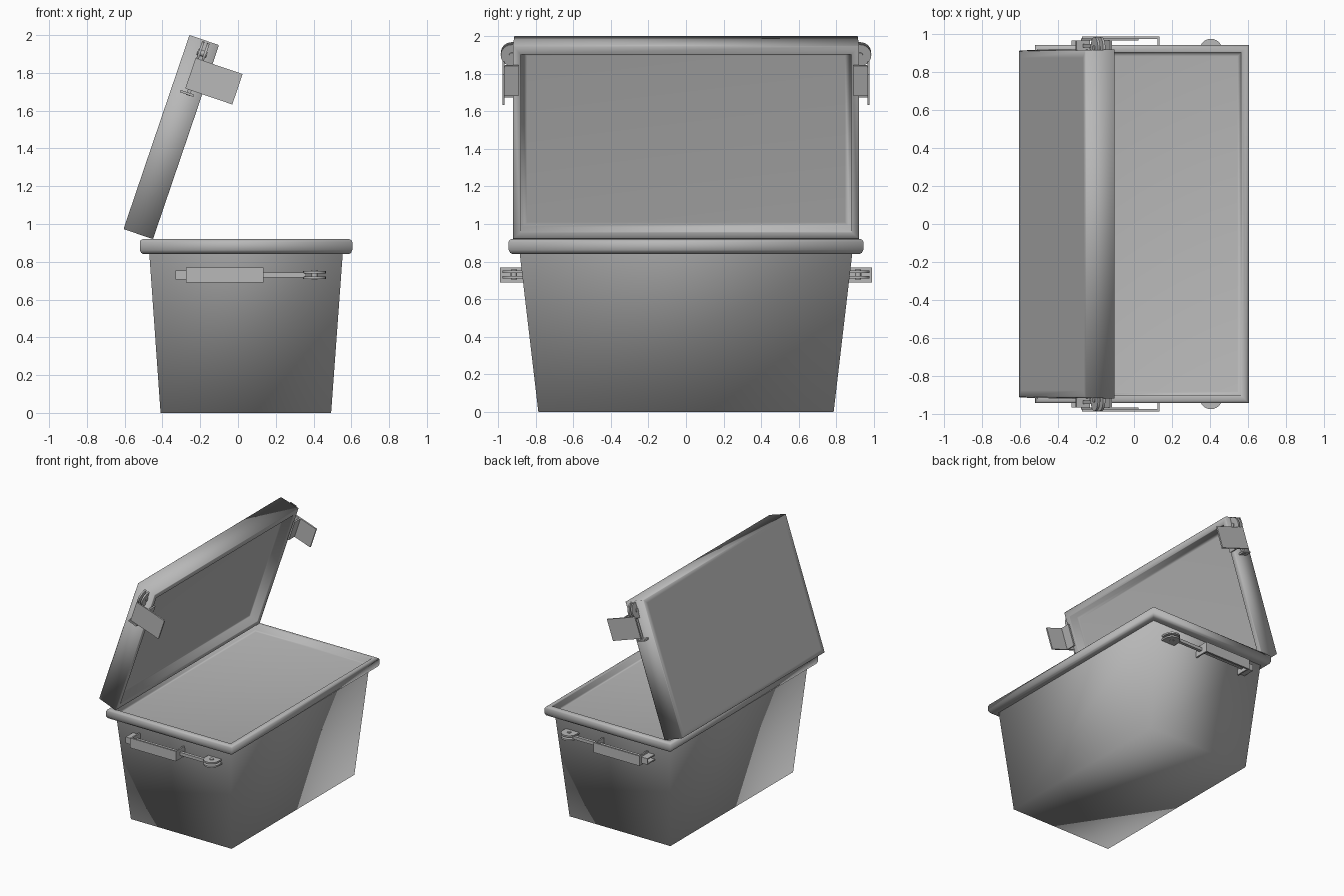
import bpy, math
from mathutils import Matrix, Vector

if "Cube" in bpy.data.objects:
    bpy.data.objects.remove(bpy.data.objects["Cube"])

# Tilted frame of the open lid: local x runs up the lid, local z is its outer side
U = Vector((0.322, 0, 0.947)).normalized()
V = Vector((0, 1, 0))
W = U.cross(V)
LID = Matrix.Translation((-0.45, 0, 0.92)) @ Matrix((U, V, W)).transposed().to_4x4()
WORLD = Matrix.Identity(4)

GREY = bpy.data.materials.new("dark_grey")
GREY.diffuse_color = (0.48, 0.48, 0.48, 1)
GREY.use_nodes = True
GREY.node_tree.nodes["Principled BSDF"].inputs["Base Color"].default_value = GREY.diffuse_color


def make(name, verts, faces, frame=WORLD, mirror=False, angle=35):
    me = bpy.data.meshes.new(name)
    me.from_pydata(verts, [], faces)
    me.materials.append(GREY)
    ob = bpy.data.objects.new(name, me)
    bpy.context.collection.objects.link(ob)
    ob.matrix_world = frame
    if mirror:
        m = ob.modifiers.new("mirror", 'MIRROR')
        m.use_axis = (False, True, False)
    bpy.ops.object.select_all(action='DESELECT')
    ob.select_set(True)
    bpy.context.view_layer.objects.active = ob
    bpy.ops.object.shade_smooth_by_angle(angle=math.radians(angle))
    return ob


def loft(name, rings, frame=WORLD, start=True, end=True, angle=35):
    """Stack of rectangles (x0, x1, half_y, z) joined into a skin."""
    verts, faces = [], []
    for x0, x1, y, z in rings:
        verts += [(x0, -y, z), (x1, -y, z), (x1, y, z), (x0, y, z)]
    for r in range(len(rings) - 1):
        for i in range(4):
            j = (i + 1) % 4
            faces.append((4*r + i, 4*r + j, 4*r + 4 + j, 4*r + 4 + i))
    if start:
        faces.append((3, 2, 1, 0))
    if end:
        n = 4 * (len(rings) - 1)
        faces.append((n, n + 1, n + 2, n + 3))
    return make(name, verts, faces, frame, angle=angle)


def prism(name, pts, z0, z1, frame=WORLD):
    """Counter-clockwise xy outline extruded in z, repeated on the other side."""
    n = len(pts)
    verts = [(x, y, z) for z in (z0, z1) for x, y in pts]
    faces = [tuple(range(n))[::-1], tuple(range(n, 2*n))]
    faces += [(i, (i+1) % n, n + (i+1) % n, n + i) for i in range(n)]
    return make(name, verts, faces, frame, mirror=True)


def box(name, x0, x1, y0, y1, z0, z1, frame=WORLD):
    return prism(name, [(x0, y0), (x1, y0), (x1, y1), (x0, y1)], z0, z1, frame)


def tab(name, cx, cy, r, root, z, frame=WORLD):
    """Pair of round-ended ears with a pin through them."""
    arc = [(cx + r*math.cos(math.pi*k/12), cy + r*math.sin(math.pi*k/12)) for k in range(13)]
    outline = [(cx - r, root), (cx + r, root)] + arc
    prism(name + "_lower", outline, z - 0.021, z - 0.008, frame)
    prism(name + "_upper", outline, z + 0.008, z + 0.021, frame)
    pin = [(cx + 0.016*math.cos(math.pi*k/6), cy + 0.016*math.sin(math.pi*k/6)) for k in range(12)]
    prism(name + "_pin", pin, z - 0.026, z + 0.026, frame)


# Tapered tub, smooth shaded right over its edges
loft("tub", [(-0.41, 0.493, 0.785, 0), (-0.47, 0.555, 0.885, 0.85)], end=False, angle=180)

# Rolled rim with a recessed top panel
loft("rim", [(-0.46, 0.545, 0.875, 0.84), (-0.50, 0.585, 0.92, 0.84), (-0.513, 0.598, 0.935, 0.847),
             (-0.52, 0.605, 0.943, 0.862), (-0.52, 0.605, 0.943, 0.905), (-0.515, 0.60, 0.938, 0.915),
             (-0.505, 0.59, 0.928, 0.92), (-0.485, 0.57, 0.908, 0.92), (-0.48, 0.565, 0.903, 0.915),
             (-0.478, 0.563, 0.90, 0.87), (-0.46, 0.545, 0.882, 0.865)],
     start=False, angle=180)

# Open lid: shell with a recessed inner face and softly shaded edges
loft("lid", [(0.07, 1.005, 0.845, 0.07), (0.045, 1.03, 0.87, 0.068), (0.04, 1.036, 0.877, 0.004),
             (0.036, 1.04, 0.882, 0.0), (0.004, 1.081, 0.917, 0.0), (0.0, 1.085, 0.92, 0.004),
             (0.0, 1.085, 0.913, 0.161), (0.004, 1.081, 0.909, 0.165), (0.035, 1.05, 0.875, 0.165)],
     LID, angle=180)

# Side handles on the tub
box("handle_plate", -0.275, 0.135, 0.975, 0.988, 0.69, 0.77)
box("handle_front_flange", 0.123, 0.135, 0.86, 0.976, 0.69, 0.77)
box("handle_rear_flange", -0.275, -0.263, 0.86, 0.976, 0.69, 0.77)
box("handle_rear_bracket_top", -0.33, -0.27, 0.86, 0.965, 0.745, 0.755)
box("handle_rear_bracket_base", -0.33, -0.27, 0.86, 0.965, 0.705, 0.715)
box("handle_rear_bracket_side", -0.33, -0.27, 0.955, 0.965, 0.705, 0.755)
box("handle_rod", -0.27, 0.36, 0.91, 0.935, 0.718, 0.743)
tab("handle_tab", 0.405, 0.915, 0.06, 0.855, 0.731)

# Latches hanging from the lid sides
box("latch_plate", 0.81, 0.98, 0.965, 0.977, -0.168, 0.095, LID)
box("latch_flange", 0.81, 0.98, 0.89, 0.966, -0.02, -0.008, LID)
box("latch_foot", 0.782, 0.795, 0.90, 0.965, 0.04, 0.115, LID)
box("latch_rod", 0.78, 1.0, 0.928, 0.948, 0.06, 0.08, LID)
tab("latch_tab", 1.015, 0.925, 0.06, 0.90, 0.07, LID)
